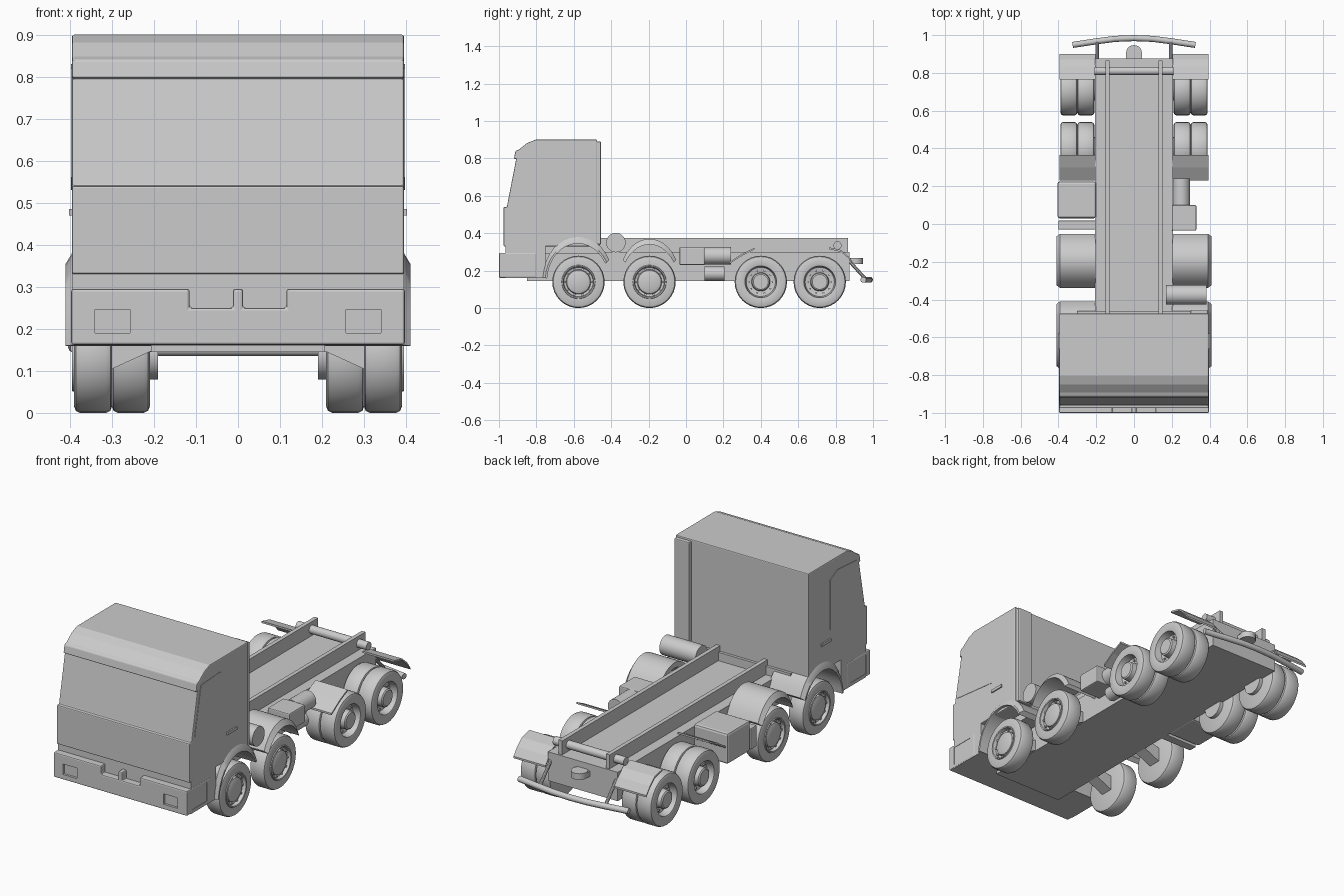
import bpy, bmesh, math
from mathutils import Vector

if "Cube" in bpy.data.objects:
    bpy.data.objects.remove(bpy.data.objects["Cube"])

grey = bpy.data.materials.new("grey")
grey.diffuse_color = (0.6, 0.6, 0.6, 1)
grey.use_nodes = True
grey.node_tree.nodes["Principled BSDF"].inputs["Base Color"].default_value = grey.diffuse_color


def finish(name, bm, bevel=0, smooth=False):
    bmesh.ops.recalc_face_normals(bm, faces=bm.faces)
    me = bpy.data.meshes.new(name)
    bm.to_mesh(me)
    bm.free()
    me.materials.append(grey)
    ob = bpy.data.objects.new(name, me)
    bpy.context.collection.objects.link(ob)
    if bevel:
        m = ob.modifiers.new("bevel", 'BEVEL')
        m.width, m.segments, m.limit_method = bevel, 2, 'ANGLE'
        m.angle_limit = math.radians(50)
    if smooth:
        bpy.ops.object.select_all(action='DESELECT')
        ob.select_set(True)
        bpy.context.view_layer.objects.active = ob
        bpy.ops.object.shade_smooth_by_angle(angle=math.radians(35))
    return ob


def prism(name, pts, a, b, axis='x', bevel=0, smooth=False):
    """Extrude a (y,z) profile along x, or an (x,z) profile along y."""
    bm = bmesh.new()
    place = (lambda p, t: (t, p[0], p[1])) if axis == 'x' else (lambda p, t: (p[0], t, p[1]))
    lo = [bm.verts.new(place(p, a)) for p in pts]
    hi = [bm.verts.new(place(p, b)) for p in pts]
    n = len(pts)
    bm.faces.new(lo)
    bm.faces.new(hi[::-1])
    for i in range(n):
        bm.faces.new((lo[i], hi[i], hi[(i + 1) % n], lo[(i + 1) % n]))
    return finish(name, bm, bevel, smooth)


def box(name, x0, x1, y0, y1, z0, z1, bevel=0):
    return prism(name, [(y0, z0), (y1, z0), (y1, z1), (y0, z1)], x0, x1, 'x', bevel)


def lathe(name, prof, y, z, side=1, segs=32):
    """Revolve an (x, radius) profile around the x axis through (y, z)."""
    bm = bmesh.new()
    vs = [bm.verts.new((side * x, y, z + r)) for x, r in prof]
    es = [bm.edges.new(e) for e in zip(vs, vs[1:])]
    bmesh.ops.spin(bm, geom=vs + es, cent=(0, y, z), axis=(1, 0, 0),
                   angle=2 * math.pi, steps=segs)
    bmesh.ops.remove_doubles(bm, verts=bm.verts, dist=1e-5)
    return finish(name, bm, 0, True)


def rod(name, p, q, r, segs=20):
    """Cylinder from p to q."""
    p, q = Vector(p), Vector(q)
    bm = bmesh.new()
    bmesh.ops.create_cone(bm, cap_ends=True, segments=segs, radius1=r, radius2=r, depth=(q - p).length)
    rot = (q - p).to_track_quat('Z', 'Y').to_matrix()
    for v in bm.verts:
        v.co = rot @ v.co + (p + q) / 2
    return finish(name, bm, 0, True)


def sheet(name, line, x0, x1, t=0.01):
    prism(name, line + [(y, z - t) for y, z in reversed(line)], x0, x1)


# chassis with raised rails
box("chassis", -0.207, 0.207, -0.85, 0.875, 0.145, 0.3)
for s in (-1, 1):
    box("chassis_rail", s * 0.13, s * 0.152, -0.48, 0.865, 0.29, 0.375)
rod("rear_cross_tube", (-0.21, 0.81, 0.335), (0.21, 0.81, 0.335), 0.022)

# cab
cab = [(-0.975, 0.33), (-0.975, 0.54), (-0.958, 0.54), (-0.908, 0.797), (-0.92, 0.797),
       (-0.912, 0.84), (-0.893, 0.848), (-0.85, 0.882), (-0.805, 0.9), (-0.475, 0.9), (-0.475, 0.33)]
prism("cab", cab, -0.395, 0.395, bevel=0.006)
box("cab_lower_front", -0.395, 0.395, -0.965, -0.75, 0.16, 0.335)
box("cab_floor", -0.3, 0.3, -0.75, -0.46, 0.29, 0.345)
box("cab_rear_duct", 0.3, 0.39, -0.48, -0.455, 0.34, 0.89, 0.005)
for s in (-1, 1):
    prism("side_window", [(-0.935, 0.56), (-0.66, 0.53), (-0.66, 0.8), (-0.72, 0.83), (-0.88, 0.82)],
          s * 0.39, s * 0.397)
    box("door_handle", s * 0.39, s * 0.402, -0.66, -0.58, 0.47, 0.485)

# bumper with centre notch and lamp recesses
half = [(0.012, 0.295), (0.012, 0.25), (0.115, 0.25), (0.115, 0.295), (0.397, 0.295), (0.397, 0.162)]
bumper = prism("front_bumper", half + [(-x, z) for x, z in reversed(half)], -1.0, -0.8, 'y', 0.006)
for s in (-1, 1):
    cutters = [box("lamp_cutter", s * 0.257, s * 0.34, -1.05, -0.988, 0.19, 0.246),
               box("side_lamp_cutter", s * 0.385, s * 0.45, -0.96, -0.83, 0.18, 0.28)]
    for c in cutters:
        c.hide_render = True
        c.hide_viewport = True
        m = bumper.modifiers.new("cut", 'BOOLEAN')
        m.operation, m.object, m.solver = 'DIFFERENCE', c, 'EXACT'


# wheel arches
def arch(name, s, yc, a, b, ai, bi, deg0, deg1, x0):
    n = 14
    ang = [math.radians(deg0 + (deg1 - deg0) * i / n) for i in range(n + 1)]
    rings = [(x0, a, b), (0.392, a, b), (0.41, a - 0.015, b - 0.03), (0.41, ai, bi), (x0, ai, bi)]
    bm = bmesh.new()
    rows = [[bm.verts.new((s * x, yc + p * math.cos(t), 0.145 + q * math.sin(t)))
             for x, p, q in rings] for t in ang]
    for r0, r1 in zip(rows, rows[1:]):
        for j in range(5):
            bm.faces.new((r0[j], r0[(j + 1) % 5], r1[(j + 1) % 5], r1[j]))
    bm.faces.new(rows[0])
    bm.faces.new(rows[-1])
    finish(name, bm, 0, True)


# wheels
outer = [(0.30, 0), (0.30, 0.125), (0.304, 0.135), (0.314, 0.14), (0.376, 0.14), (0.386, 0.135),
         (0.39, 0.125), (0.39, 0.09)]
front_rim = [(0.395, 0.088), (0.393, 0.082), (0.375, 0.078), (0.372, 0.066), (0.384, 0.062),
             (0.39, 0.046), (0.39, 0)]
rear_rim = [(0.388, 0.085), (0.35, 0.078), (0.345, 0.05), (0.385, 0.047), (0.39, 0.04), (0.39, 0)]
inner = [(x - 0.09, r) for x, r in outer] + [(0.3, 0)]
for s in (-1, 1):
    arch("front_wheel_arch", s, -0.578, 0.19, 0.24, 0.165, 0.2, 28, 176, 0.2)
    arch("second_wheel_arch", s, -0.195, 0.165, 0.225, 0.15, 0.195, 30, 150, 0.205)
    for y in (-0.575, -0.195):
        lathe("front_wheel", outer + front_rim, y, 0.14, s)
        prism("axle_stub", [(s * 0.2, 0.15), (s * 0.31, 0.1), (s * 0.31, 0.18), (s * 0.2, 0.21)],
              y - 0.035, y + 0.035, 'y')
    for y in (0.4, 0.715):
        lathe("rear_outer_wheel", outer + rear_rim, y, 0.14, s)
        lathe("rear_inner_wheel", inner, y, 0.14, s)
        rod("rear_axle", (s * 0.19, y, 0.14), (s * 0.32, y, 0.14), 0.06)
    for y, x, r in ((-0.575, 0.37, 0.071), (-0.195, 0.37, 0.071), (0.4, 0.343, 0.064), (0.715, 0.343, 0.064)):
        for i in range(10):
            t = math.tau * i / 10
            p = (y + r * math.cos(t), 0.14 + r * math.sin(t))
            rod("wheel_bolt", (s * x, *p), (s * (x + 0.013), *p), 0.006, 8)

    # rear mudguards and bumper struts
    sheet("mudguard_front", [(0.23, 0.245), (0.30, 0.29), (0.365, 0.322)], s * 0.205, s * 0.395)
    sheet("mudguard_rear", [(0.765, 0.325), (0.83, 0.31), (0.87, 0.275), (0.9, 0.235)], s * 0.205, s * 0.395)
    rod("bumper_strut", (s * 0.195, 0.865, 0.26), (s * 0.195, 0.965, 0.15), 0.009, 10)

# rear bumper tube
cu = bpy.data.curves.new("rear_bumper", 'CURVE')
cu.dimensions, cu.bevel_depth, cu.bevel_resolution, cu.use_fill_caps = '3D', 0.016, 3, True
sp = cu.splines.new('POLY')
path = [(-0.325, 0.948), (-0.2, 0.967), (-0.1, 0.98), (0, 0.984), (0.1, 0.98), (0.2, 0.967), (0.325, 0.948)]
sp.points.add(len(path) - 1)
for pt, (x, y) in zip(sp.points, path):
    pt.co = (x, y, 0.151, 1)
cu.materials.append(grey)
tube = bpy.data.objects.new("rear_bumper", cu)
bpy.context.collection.objects.link(tube)
bpy.ops.object.select_all(action='DESELECT')
tube.select_set(True)
bpy.context.view_layer.objects.active = tube
bpy.ops.object.convert(target='MESH')

# tow coupling
rod("coupling_body", (0, 0.905, 0.235), (0, 0.905, 0.268), 0.042)
box("coupling_mount", -0.042, 0.042, 0.865, 0.905, 0.235, 0.262)

# tanks and boxes beside the chassis
rod("air_tank", (0.17, -0.375, 0.35), (0.385, -0.375, 0.35), 0.052, 28)
box("right_equipment_box", 0.2, 0.33, -0.035, 0.1, 0.23, 0.325, 0.006)
rod("right_upper_tank", (0.25, 0.1, 0.28), (0.25, 0.24, 0.28), 0.047, 24)
rod("right_lower_tank", (0.24, 0.1, 0.184), (0.24, 0.205, 0.184), 0.038, 24)
box("fuel_tank", -0.405, -0.2, 0.03, 0.225, 0.145, 0.31, 0.012)
box("left_bracket_box", -0.4, -0.2, -0.03, 0.018, 0.145, 0.26, 0.005)
